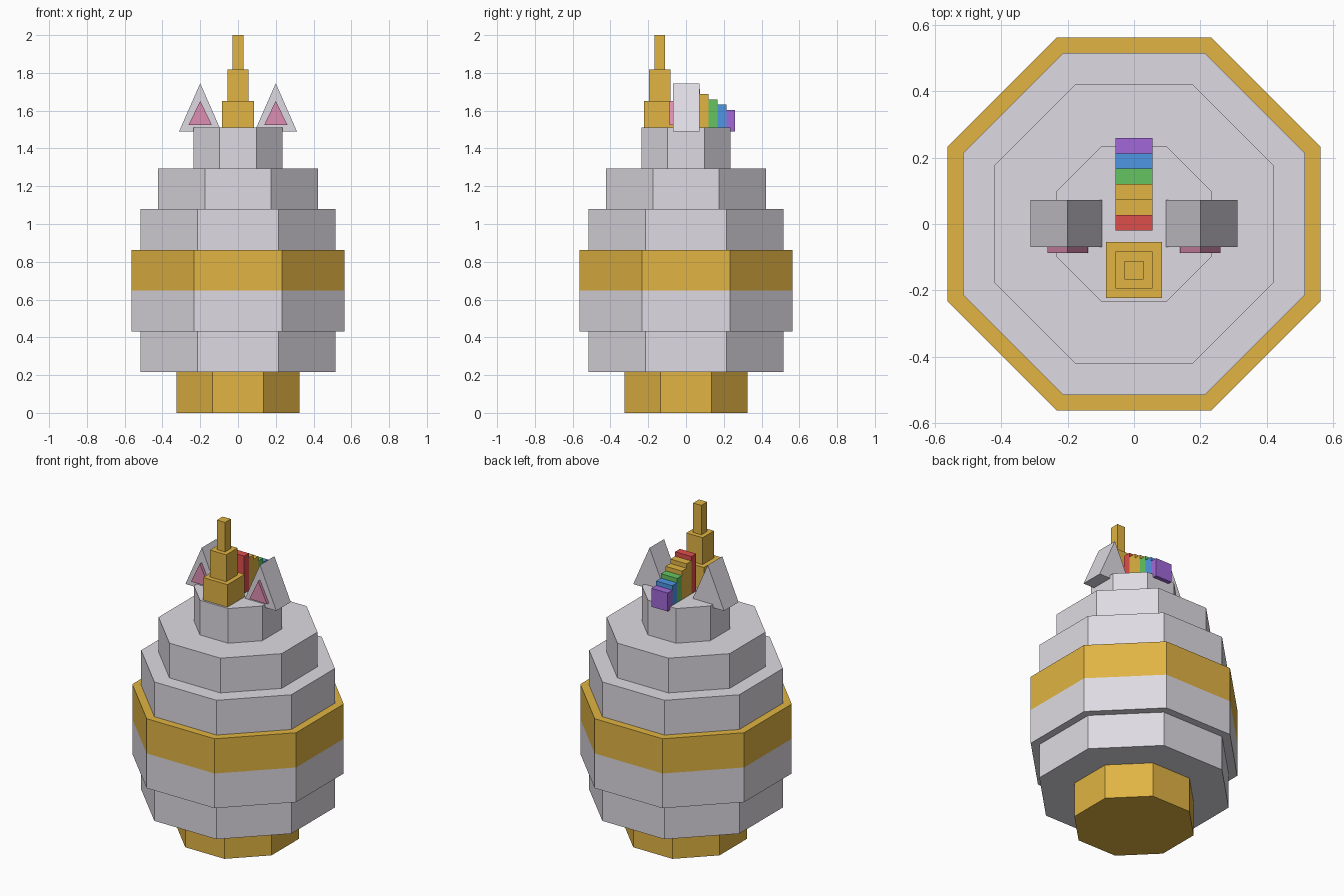
import bpy
import bmesh
import math

if "Cube" in bpy.data.objects:
    bpy.data.objects.remove(bpy.data.objects["Cube"])


def material(name, rgb):
    """Flat colour from 0-255 display values, stored as linear."""
    m = bpy.data.materials.new(name)
    lin = [((c / 255 + 0.055) / 1.055) ** 2.4 for c in rgb]
    m.diffuse_color = (*lin, 1)
    m.use_nodes = True
    m.node_tree.nodes["Principled BSDF"].inputs["Base Color"].default_value = m.diffuse_color
    return m


GREY = material("pale_grey", (222, 218, 226))
GOLD = material("gold", (225, 180, 67))
PINK = material("pink", (222, 142, 178))
RED = material("red", (222, 78, 76))
GREEN = material("green", (102, 196, 98))
BLUE = material("blue", (78, 150, 228))
PURPLE = material("purple", (161, 105, 216))


def prism(name, outline, direction, mat):
    """Extrude a closed outline along a direction into a solid."""
    bm = bmesh.new()
    face = bm.faces.new([bm.verts.new(p) for p in outline])
    ext = bmesh.ops.extrude_face_region(bm, geom=[face], use_keep_orig=True)
    verts = [v for v in ext["geom"] if isinstance(v, bmesh.types.BMVert)]
    bmesh.ops.translate(bm, verts=verts, vec=direction)
    bmesh.ops.recalc_face_normals(bm, faces=bm.faces)
    mesh = bpy.data.meshes.new(name)
    bm.to_mesh(mesh)
    bm.free()
    mesh.materials.append(mat)
    obj = bpy.data.objects.new(name, mesh)
    bpy.context.collection.objects.link(obj)
    return obj


def octagon(name, apothem, z0, z1, mat):
    r = apothem / math.cos(math.pi / 8)
    angles = [math.pi / 8 + i * math.pi / 4 for i in range(8)]
    ring = [(r * math.cos(a), r * math.sin(a), z0) for a in angles]
    return prism(name, ring, (0, 0, z1 - z0), mat)


def box(name, half_x, y0, y1, z0, z1, mat):
    ring = [(-half_x, y0, z0), (half_x, y0, z0), (half_x, y1, z0), (-half_x, y1, z0)]
    return prism(name, ring, (0, 0, z1 - z0), mat)


def triangle(name, x, half, y0, y1, z0, z1, mat):
    ring = [(x - half, y0, z0), (x + half, y0, z0), (x, y0, z1)]
    return prism(name, ring, (0, y1 - y0, 0), mat)


# Stacked eight-sided body tiers, equal in height
STEP = 1.51 / 7
tiers = [
    ("foot", 0.325, GOLD),
    ("lower_body", 0.516, GREY),
    ("belly", 0.563, GREY),
    ("belt", 0.563, GOLD),
    ("chest", 0.516, GREY),
    ("shoulders", 0.423, GREY),
    ("crown", 0.235, GREY),
]
for i, (name, apothem, mat) in enumerate(tiers):
    octagon(name, apothem, i * STEP, (i + 1) * STEP, mat)

# Horn of three shrinking blocks
HORN_Y = -0.139
horn = [("horn_base", 0.084, 1.51, 1.65), ("horn_middle", 0.056, 1.65, 1.817),
        ("horn_tip", 0.028, 1.817, 2.0)]
for name, half, z0, z1 in horn:
    box(name, half, HORN_Y - half, HORN_Y + half, z0, z1, mat=GOLD)

# Ears with pink fronts
for side, x in (("left", -0.2), ("right", 0.2)):
    triangle(side + "_ear", x, 0.112, -0.07, 0.072, 1.49, 1.745, GREY)
    triangle(side + "_inner_ear", x, 0.061, -0.088, -0.07, 1.525, 1.652, PINK)

# Rainbow mane stepping down towards the back
mane = [RED, GOLD, GOLD, GREEN, BLUE, PURPLE]
for i, mat in enumerate(mane):
    y = -0.02 + i * 0.0467
    box(f"mane_{i + 1}", 0.056, y, y + 0.0467, 1.49, 1.742 - i * 0.0275, mat)
